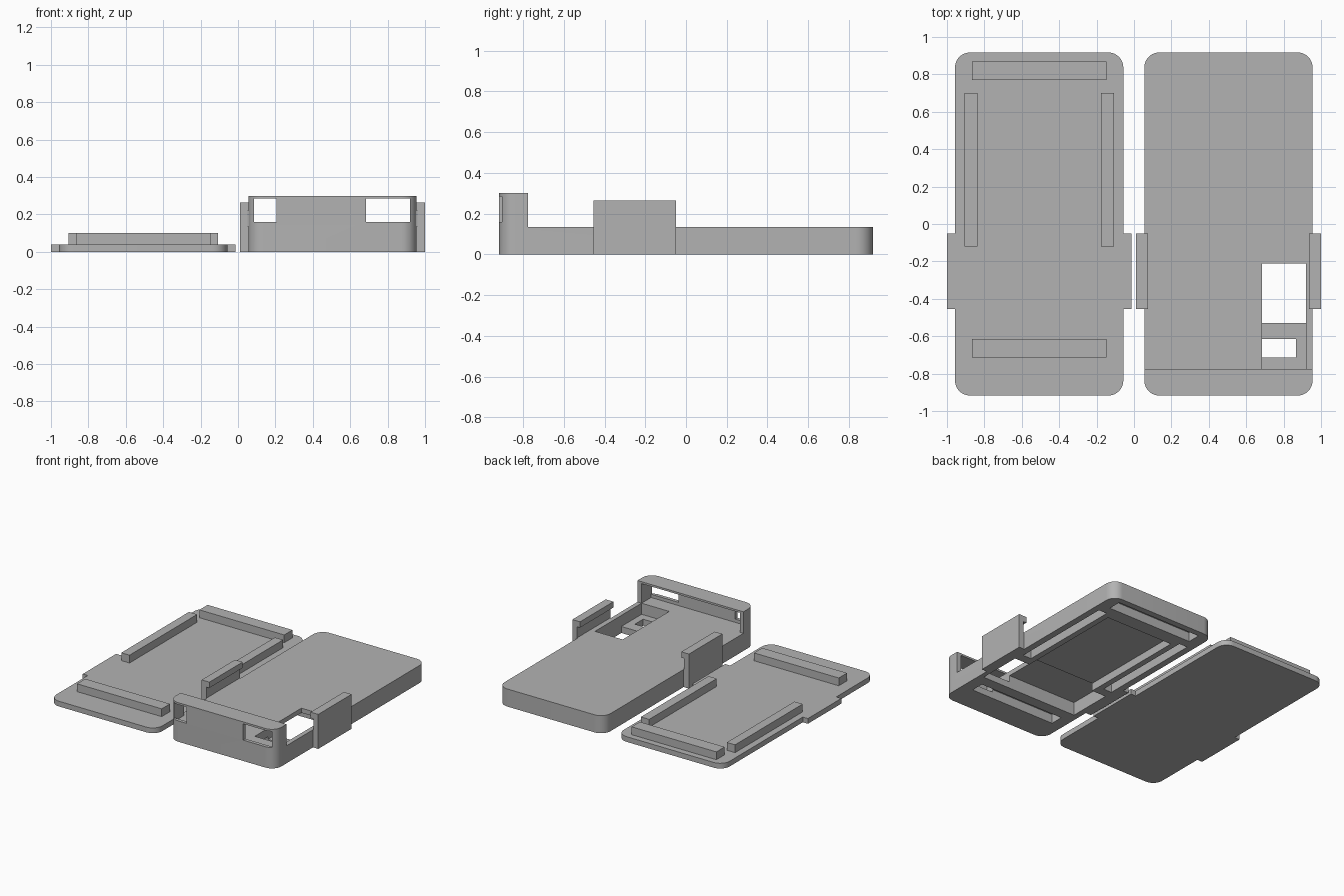
import bpy, bmesh, math

if "Cube" in bpy.data.objects:
    bpy.data.objects.remove(bpy.data.objects["Cube"], do_unlink=True)

GREY = 0.45
plastic = bpy.data.materials.new("grey_plastic")
plastic.diffuse_color = (GREY, GREY, GREY, 1)
plastic.use_nodes = True
plastic.node_tree.nodes["Principled BSDF"].inputs["Base Color"].default_value = (GREY, GREY, GREY, 1)

LID_X, CASE_X = -0.507, 0.505      # centre lines of the two halves
HALF_W, HALF_L, CORNER = 0.45, 0.917, 0.08
STEP, TOP = 0.135, 0.30            # deck height and full height of the case


def finish(name, bm):
    bmesh.ops.recalc_face_normals(bm, faces=bm.faces)
    mesh = bpy.data.meshes.new(name)
    bm.to_mesh(mesh)
    bm.free()
    obj = bpy.data.objects.new(name, mesh)
    bpy.context.collection.objects.link(obj)
    mesh.materials.append(plastic)
    return obj


def prism(name, outline, vector):
    """Extrude a closed outline of 3D points along a vector."""
    bm = bmesh.new()
    face = bm.faces.new([bm.verts.new(p) for p in outline])
    new = bmesh.ops.extrude_face_region(bm, geom=[face])["geom"]
    bmesh.ops.translate(bm, vec=vector, verts=[v for v in new if isinstance(v, bmesh.types.BMVert)])
    return finish(name, bm)


def box(name, x, y, z):
    outline = [(x[0], y[0], z[0]), (x[1], y[0], z[0]), (x[1], y[1], z[0]), (x[0], y[1], z[0])]
    return prism(name, outline, (0, 0, z[1] - z[0]))


def rounded_slab(name, cx, height, segments=10):
    outline = []
    for i, (sx, sy) in enumerate([(1, 1), (-1, 1), (-1, -1), (1, -1)]):
        for k in range(segments + 1):
            a = math.pi / 2 * (i + k / segments)
            outline.append((cx + sx * (HALF_W - CORNER) + CORNER * math.cos(a),
                            sy * (HALF_L - CORNER) + CORNER * math.sin(a), 0))
    return prism(name, outline, (0, 0, height))


def boolean(obj, other, operation):
    bpy.context.view_layer.objects.active = obj
    mod = obj.modifiers.new("cut", "BOOLEAN")
    mod.operation, mod.solver, mod.object = operation, "EXACT", other
    bpy.ops.object.modifier_apply(modifier=mod.name)
    bpy.data.objects.remove(other, do_unlink=True)


def smooth(obj):
    bpy.ops.object.select_all(action="DESELECT")
    obj.select_set(True)
    bpy.context.view_layer.objects.active = obj
    bpy.ops.object.shade_smooth_by_angle(angle=math.radians(30))


# Rib layout shared by the lid ribs and their matching slots in the case
RIBS = {
    "back_rib": ((-0.36, 0.36), (0.77, 0.87)),
    "front_rib": ((-0.36, 0.36), (-0.715, -0.615)),
    "left_rib": ((0.33, 0.40), (-0.12, 0.70)),
    "right_rib": ((-0.40, -0.33), (-0.12, 0.70)),
}


def shift(span, cx):
    return span[0] + cx, span[1] + cx


# Lid plate with a tab on each side
lid = rounded_slab("lid_plate", LID_X, 0.04)
boolean(lid, box("lid_tabs", shift((-0.493, 0.493), LID_X), (-0.455, -0.05), (0, 0.04)), "UNION")
smooth(lid)
for name, (x, y) in RIBS.items():
    box("lid_" + name, shift(x, LID_X), y, (0.04, 0.10))

# Case body: tall front hood, lower deck behind it
case = rounded_slab("case_body", CASE_X, TOP)
cuts = [
    ((-0.1, 1.1), (-0.775, 1.1), (STEP, 0.5)),          # space above the deck
    ((0.085, 0.92), (-0.89, -0.70), (STEP, 0.285)),     # hollow of the hood
    ((0.085, 0.205), (-1.0, -0.85), (0.16, 0.285)),     # small front window
    ((0.685, 0.92), (-1.0, -0.85), (0.16, 0.285)),      # large front window
    ((0.685, 0.92), (-0.775, -0.21), (0.05, 0.2)),      # trough in the deck
    ((0.10, 0.92), (-0.53, -0.19), (-0.1, 0.10)),       # wide cavity underneath
    ((0.22, 0.79), (-0.19, 0.66), (-0.1, 0.06)),        # middle pocket underneath
]
cuts += [(shift(x, CASE_X), y, (-0.1, 0.07)) for x, y in RIBS.values()]  # rib slots
for x, y, z in cuts:
    boolean(case, box("cutter", x, y, z), "DIFFERENCE")
smooth(case)

# Hooked clips on both sides of the case
HOOK = [(HALF_W, 0), (0.495, 0), (0.495, 0.265), (0.43, 0.265),
        (0.43, 0.22), (0.455, 0.22), (0.455, STEP), (HALF_W, STEP)]
for name, side in (("left_clip", 1), ("right_clip", -1)):
    prism(name, [(CASE_X + side * x, -0.455, z) for x, z in HOOK], (0, 0.405, 0))
